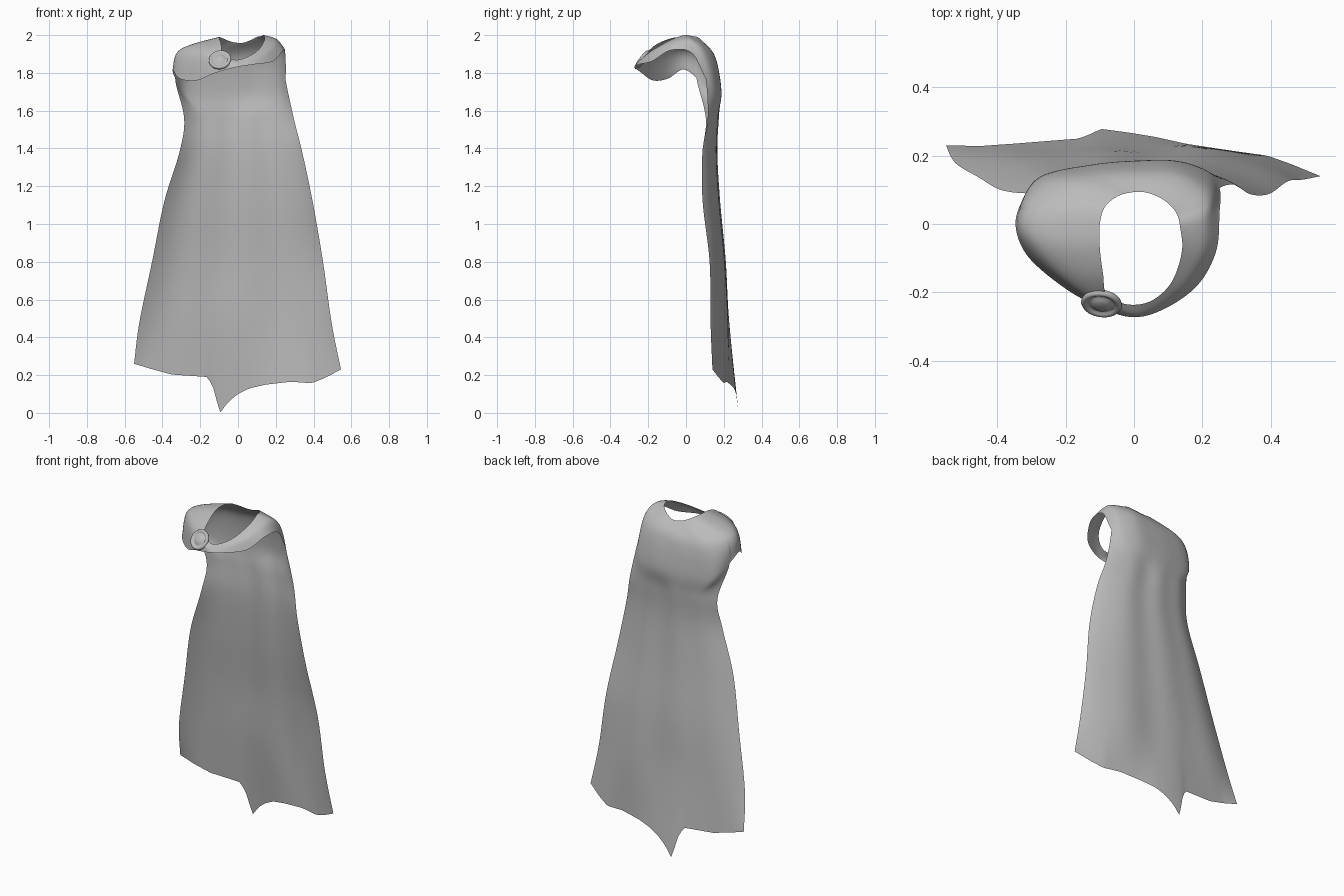
import bpy, bmesh, math
from mathutils import Vector, Matrix

if "Cube" in bpy.data.objects:
    bpy.data.objects.remove(bpy.data.objects["Cube"])

grey = bpy.data.materials.new("cloth grey")
grey.diffuse_color = (0.5, 0.5, 0.5, 1)
grey.use_nodes = True
grey.node_tree.nodes["Principled BSDF"].inputs["Base Color"].default_value = grey.diffuse_color

# Neck edge, shoulder line and outer edge of the mantle, from the clasp round by the left
INNER = [(-.08, -.205, 1.91), (-.09, -.15, 1.955), (-.1, -.07, 1.985), (-.1, 0, 1.99),
         (-.085, .05, 1.985), (-.05, .08, 1.97), (-.01, .092, 1.96), (.03, .093, 1.96),
         (.07, .08, 1.975), (.1, .06, 1.99), (.125, .03, 1.995), (.135, -.01, 2.0),
         (.14, -.08, 1.975), (.11, -.17, 1.925), (.05, -.225, 1.885), (-.02, -.235, 1.87)]
MIDDLE = [(-.1, -.235, 1.87), (-.2, -.165, 1.90), (-.275, -.085, 1.92), (-.305, -.015, 1.925),
          (-.295, .055, 1.91), (-.225, .125, 1.88), (-.1, .15, 1.87), (.02, .155, 1.88),
          (.12, .15, 1.89), (.19, .115, 1.91), (.22, .07, 1.94), (.21, .01, 1.975),
          (.2, -.08, 1.96), (.155, -.175, 1.91), (.07, -.24, 1.87), (-.01, -.26, 1.85)]
OUTER = [(-.12, -.235, 1.80), (-.22, -.175, 1.76), (-.31, -.095, 1.77), (-.345, -.015, 1.818),
         (-.333, .055, 1.775), (-.275, .138, 1.70), (-.13, .172, 1.70), (.01, .185, 1.70),
         (.12, .185, 1.70), (.21, .155, 1.72), (.25, .105, 1.77), (.25, .03, 1.905),
         (.24, -.08, 1.92), (.185, -.18, 1.862), (.085, -.25, 1.845), (-.01, -.272, 1.83)]
# Cape rows: height, left x, right x, then depth at left, centre and right
ROWS = [(1.56, -.285, .295, .105, .170, .115), (1.38, -.31, .34, .09, .162, .087),
        (1.12, -.39, .395, .1, .177, .088), (.8, -.455, .45, .137, .207, .125),
        (.48, -.522, .495, .178, .225, .13)]
# Ragged hem: x, y, z
HEM = [(-.55, .23, .26), (-.45, .228, .23), (-.35, .235, .203), (-.16, .25, .19),
       (-.13, .262, .13), (-.096, .278, 0), (-.05, .272, .06), (0, .265, .1), (.06, .255, .13),
       (.15, .235, .15), (.28, .215, .165), (.39, .2, .157), (.46, .175, .185), (.545, .14, .23)]
STEP = 10                      # columns per station
FIRST, LAST = 4 * STEP, 10 * STEP   # the columns that run on into the cape


def spline(p, t):
    a, b, c, d = (Vector(q) for q in p)
    return 0.5 * (2 * b + (c - a) * t + (2 * a - 5 * b + 4 * c - d) * t * t
                  + (3 * b - a - 3 * c + d) * t ** 3)


def ring(points):
    n = len(points)
    return [spline([points[(i + k) % n] for k in (-1, 0, 1, 2)], j / STEP)
            for i in range(n) for j in range(STEP)]


def run(points, steps):
    p = [points[0]] + points + [points[-1]]
    out = [spline(p[i:i + 4], j / steps) for i in range(len(points) - 1) for j in range(steps)]
    return out + [Vector(points[-1])]


def hem_point(x):
    for a, b in zip(HEM, HEM[1:]):
        if x <= b[0] + 1e-6:
            return Vector(a).lerp(Vector(b), (x - a[0]) / (b[0] - a[0]))
    return Vector(HEM[-1])


def cape_points(s):
    # Bowed cross-sections with soft folds, ending at the hem
    pts = []
    for z, xl, xr, yl, yc, yr in ROWS:
        edge = yl if s < .5 else yr
        y = yc + (edge - yc) * abs(2 * s - 1) ** 3.4
        y += .004 * math.sin(s * math.pi) * math.sin(s * 6 * math.pi)
        pts.append(Vector((xl + (xr - xl) * s, y, z)))
    return pts + [hem_point(-.55 + 1.095 * s)]


def finish(name, bm):
    me = bpy.data.meshes.new(name)
    bm.to_mesh(me)
    bm.free()
    ob = bpy.data.objects.new(name, me)
    bpy.context.collection.objects.link(ob)
    me.materials.append(grey)
    for p in me.polygons:
        p.use_smooth = True
    return ob


# Cloak: mantle ring with the long cape falling from its back
bm = bmesh.new()
cols = []
for c, trio in enumerate(zip(ring(INNER), ring(MIDDLE), ring(OUTER))):
    pts = list(trio)
    if FIRST <= c <= LAST:
        pts += cape_points((c - FIRST) / (LAST - FIRST))
    cols.append([bm.verts.new(v) for v in run(pts, 8)])
for a, b in zip(cols, cols[1:] + cols[:1]):
    for k in range(min(len(a), len(b)) - 1):
        bm.faces.new((a[k], a[k + 1], b[k + 1], b[k]))
bmesh.ops.recalc_face_normals(bm, faces=bm.faces)
finish("cloak", bm)

# Clasp: turned disc with a raised rim and a domed centre
PROFILE = [(0, -.012), (.05, -.012), (.058, -.006), (.06, .002), (.056, .009), (.049, .011),
           (.043, .007), (.038, .003), (.033, .004), (.027, .009), (.015, .013), (0, .014)]
bm = bmesh.new()
vs = [bm.verts.new((r, 0, z)) for r, z in PROFILE]
es = [bm.edges.new(e) for e in zip(vs, vs[1:])]
bmesh.ops.spin(bm, geom=vs + es, cent=(0, 0, 0), axis=(0, 0, 1), angle=2 * math.pi,
               steps=40, use_merge=True)
bmesh.ops.remove_doubles(bm, verts=bm.verts, dist=1e-5)
bmesh.ops.recalc_face_normals(bm, faces=bm.faces)
turn = Vector((-.12, -.8, .6)).to_track_quat('Z', 'Y').to_matrix().to_4x4()
bmesh.ops.transform(bm, verts=bm.verts, matrix=Matrix.Translation((-.095, -.232, 1.869)) @ turn)
finish("clasp", bm)
